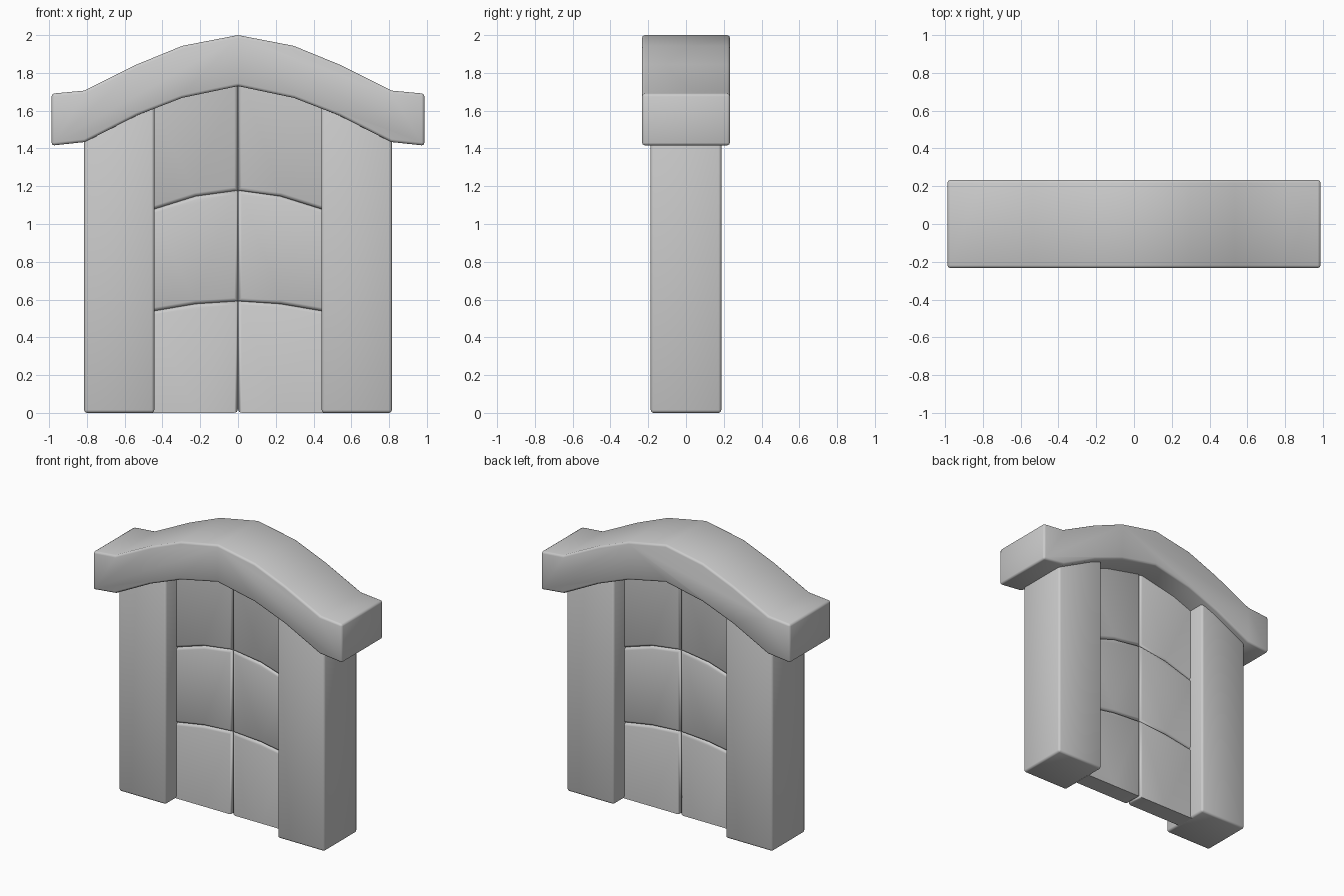
import bpy, bmesh, math

if "Cube" in bpy.data.objects:
    bpy.data.objects.remove(bpy.data.objects["Cube"])


def prism(name, outline, half_depth, bevel_edge=None):
    """Extrude an x-z outline along y; optionally round edges chosen by a test."""
    bm = bmesh.new()
    front = [bm.verts.new((x, -half_depth, z)) for x, z in outline]
    face = bm.faces.new(front)
    ext = bmesh.ops.extrude_face_region(bm, geom=[face])
    back = [v for v in ext["geom"] if isinstance(v, bmesh.types.BMVert)]
    bmesh.ops.translate(bm, verts=back, vec=(0, 2 * half_depth, 0))
    bmesh.ops.recalc_face_normals(bm, faces=bm.faces)
    if bevel_edge:
        chosen = [e for e in bm.edges if bevel_edge(e.verts[0].co, e.verts[1].co)]
        bmesh.ops.bevel(bm, geom=chosen, offset=0.018, segments=2,
                        profile=0.5, affect='EDGES')
    mesh = bpy.data.meshes.new(name)
    bm.to_mesh(mesh)
    bm.free()
    obj = bpy.data.objects.new(name, mesh)
    bpy.context.collection.objects.link(obj)
    bpy.ops.object.select_all(action='DESELECT')
    obj.select_set(True)
    bpy.context.view_layer.objects.active = obj
    return obj


def round_edges(obj):
    b = obj.modifiers.new("bevel", 'BEVEL')
    b.width, b.segments = 0.015, 2
    b.limit_method, b.angle_limit = 'ANGLE', math.radians(40)


def mirror(obj):
    m = obj.modifiers.new("mirror", 'MIRROR')
    m.use_mirror_merge = False


def smooth(obj):
    bpy.ops.object.shade_smooth_by_angle(angle=math.radians(55))


# Arched lintel with flared ends
top = [(0, 2.0), (0.295, 1.943), (0.535, 1.845), (0.815, 1.706), (0.987, 1.69)]
bottom = [(0, 1.73), (0.295, 1.668), (0.535, 1.575), (0.81, 1.434), (0.987, 1.415)]
upper = [(-x, z) for x, z in reversed(top)] + top[1:]
lower = [(-x, z) for x, z in reversed(bottom)] + bottom[1:]
lintel = prism("lintel", upper + lower[::-1], 0.233)
round_edges(lintel)
bpy.ops.object.shade_smooth()

# Side posts, tops sloped into the lintel
post = prism("side_posts", [(0.443, 0), (0.815, 0), (0.815, 1.46), (0.443, 1.64)], 0.187)
round_edges(post)
mirror(post)
bpy.ops.object.shade_smooth()

# Door panels: three curved rows, rounded only along the grooves
X0, X1, X2 = 0.001, 0.225, 0.455
rows = [(0, 0, 0), (0.592, 0.577, 0.538), (1.178, 1.147, 1.075), (1.76, 1.72, 1.63)]
for i, name in enumerate(("door_panels_lower", "door_panels_middle", "door_panels_upper")):
    lo, hi = rows[i], rows[i + 1]
    outline = [(X0, lo[0]), (X1, lo[1]), (X2, lo[2]), (X2, hi[2]), (X1, hi[1]), (X0, hi[0])]

    def groove(a, b):
        if abs(a.y - b.y) > 0.01:
            return i == 0 and a.x < 0.01 and a.z < 0.01
        if abs(a.x - b.x) < 0.01:
            return a.x < 0.01
        on_top = a.z > (lo[0] + hi[2]) / 2
        return (i < 2) if on_top else (i > 0)

    panel = prism(name, outline, 0.065, groove)
    mirror(panel)
    smooth(panel)
